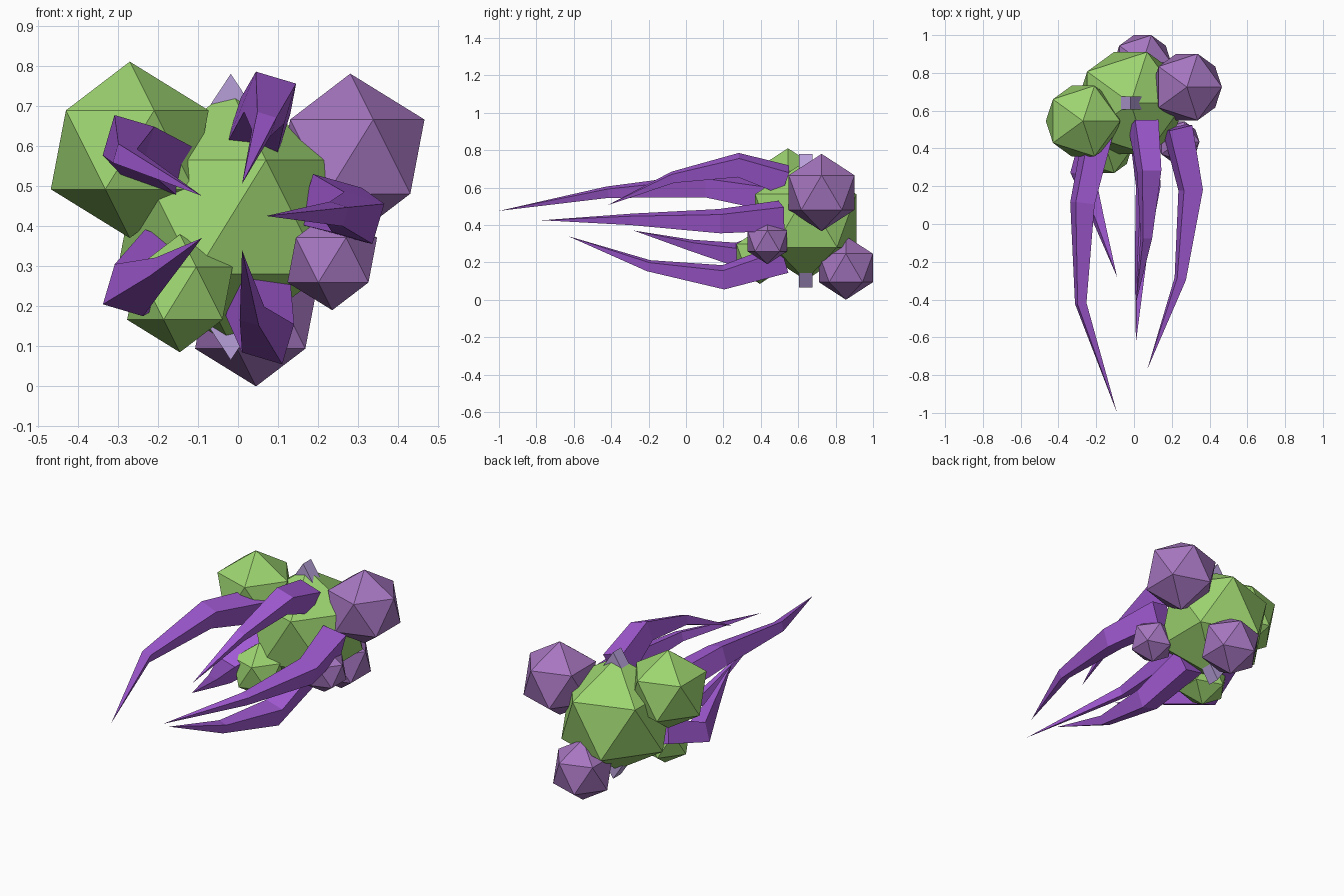
import bpy, bmesh, math
from mathutils import Vector

if "Cube" in bpy.data.objects:
    bpy.data.objects.remove(bpy.data.objects["Cube"])


def mat(name, r, g, b):
    m = bpy.data.materials.new(name)
    lin = [((c / 255 + 0.055) / 1.055) ** 2.4 for c in (r, g, b)]
    m.diffuse_color = (*lin, 1)
    m.use_nodes = True
    m.node_tree.nodes["Principled BSDF"].inputs["Base Color"].default_value = m.diffuse_color
    return m


GREEN = mat("leaf green", 157, 212, 112)
PLUM = mat("dusty purple", 166, 118, 192)
VIOLET = mat("bright violet", 162, 90, 212)
LILAC = mat("pale lilac", 184, 160, 218)


def finish(name, bm, material):
    bmesh.ops.recalc_face_normals(bm, faces=bm.faces)
    me = bpy.data.meshes.new(name)
    bm.to_mesh(me)
    bm.free()
    me.materials.append(material)
    bpy.context.collection.objects.link(bpy.data.objects.new(name, me))


def ball(name, centre, radius, material):
    bpy.ops.mesh.primitive_ico_sphere_add(subdivisions=1, radius=radius, location=centre)
    ob = bpy.context.object
    ob.name = name
    ob.data.materials.append(material)


def claw(name, path, radii):
    """Square section swept along the path, ending in a point."""
    pts = [Vector(p) for p in path]
    bm = bmesh.new()
    rings = []
    for i, r in enumerate(radii):
        ahead = (pts[i + 1] - pts[i]).normalized()
        behind = (pts[i] - pts[i - 1]).normalized() if i else ahead
        d = (ahead + behind).normalized()
        side = (Vector((1, 0, 0)) - d * d.x).normalized()
        up = side.cross(d)
        if up.z < 0:
            up = -up
        ring = []
        for k in range(4):
            a = math.radians(28.5 + 90 * k)
            ring.append(bm.verts.new(pts[i] + (side * math.cos(a) + up * math.sin(a)) * r))
        rings.append(ring)
    tip = bm.verts.new(pts[-1])
    bm.faces.new(rings[0])
    for a, b in zip(rings, rings[1:]):
        for k in range(4):
            bm.faces.new((a[k], a[k - 1], b[k - 1], b[k]))
    for k in range(4):
        bm.faces.new((rings[-1][k], rings[-1][k - 1], tip))
    finish(name, bm, VIOLET)


# Body and the lumps around it
ball("body", (-0.018, 0.64, 0.4225), 0.318, GREEN)
ball("upper_left_lump", (-0.27, 0.545, 0.59), 0.22, GREEN)
ball("lower_front_lump", (-0.145, 0.395, 0.232), 0.147, GREEN)
ball("upper_right_lump", (0.28, 0.725, 0.573), 0.207, PLUM)
ball("lower_back_lump", (0.045, 0.855, 0.17), 0.17, PLUM)
ball("lower_right_lump", (0.235, 0.435, 0.315), 0.125, PLUM)

# Diamond plate through the body, showing as a point above and below
bm = bmesh.new()
face = bm.faces.new([bm.verts.new((-0.018 + x, 0.605, 0.4225 + z))
                     for x, z in ((0, 0.357), (0.235, 0), (0, -0.357), (-0.235, 0))])
ext = bmesh.ops.extrude_face_region(bm, geom=[face], use_keep_orig=True)
bmesh.ops.translate(bm, vec=(0, 0.07, 0),
                    verts=[v for v in ext["geom"] if isinstance(v, bmesh.types.BMVert)])
finish("diamond_plate", bm, LILAC)

# Five forward-reaching claws
R = (0.092, 0.074, 0.035)
claw("upper_left_claw", [(-0.19, 0.48, 0.55), (-0.273, 0.11, 0.612),
                         (-0.282, -0.42, 0.575), (-0.09, -1.0, 0.475)], R)
claw("top_claw", [(0.05, 0.53, 0.64), (0.08, 0.28, 0.72),
                  (0.065, -0.07, 0.655), (0.01, -0.42, 0.505)], R)
claw("right_claw", [(0.23, 0.51, 0.45), (0.30, 0.18, 0.42),
                    (0.245, -0.29, 0.43), (0.07, -0.77, 0.425)], R)
claw("bottom_claw", [(0.05, 0.52, 0.22), (0.075, 0.20, 0.12),
                     (0.035, -0.2, 0.182), (0.01, -0.63, 0.34)], R)
claw("lower_left_claw", [(-0.19, 0.5, 0.31), (-0.272, 0.27, 0.24),
                         (-0.19, 0.03, 0.29), (-0.09, -0.28, 0.37)], R)
